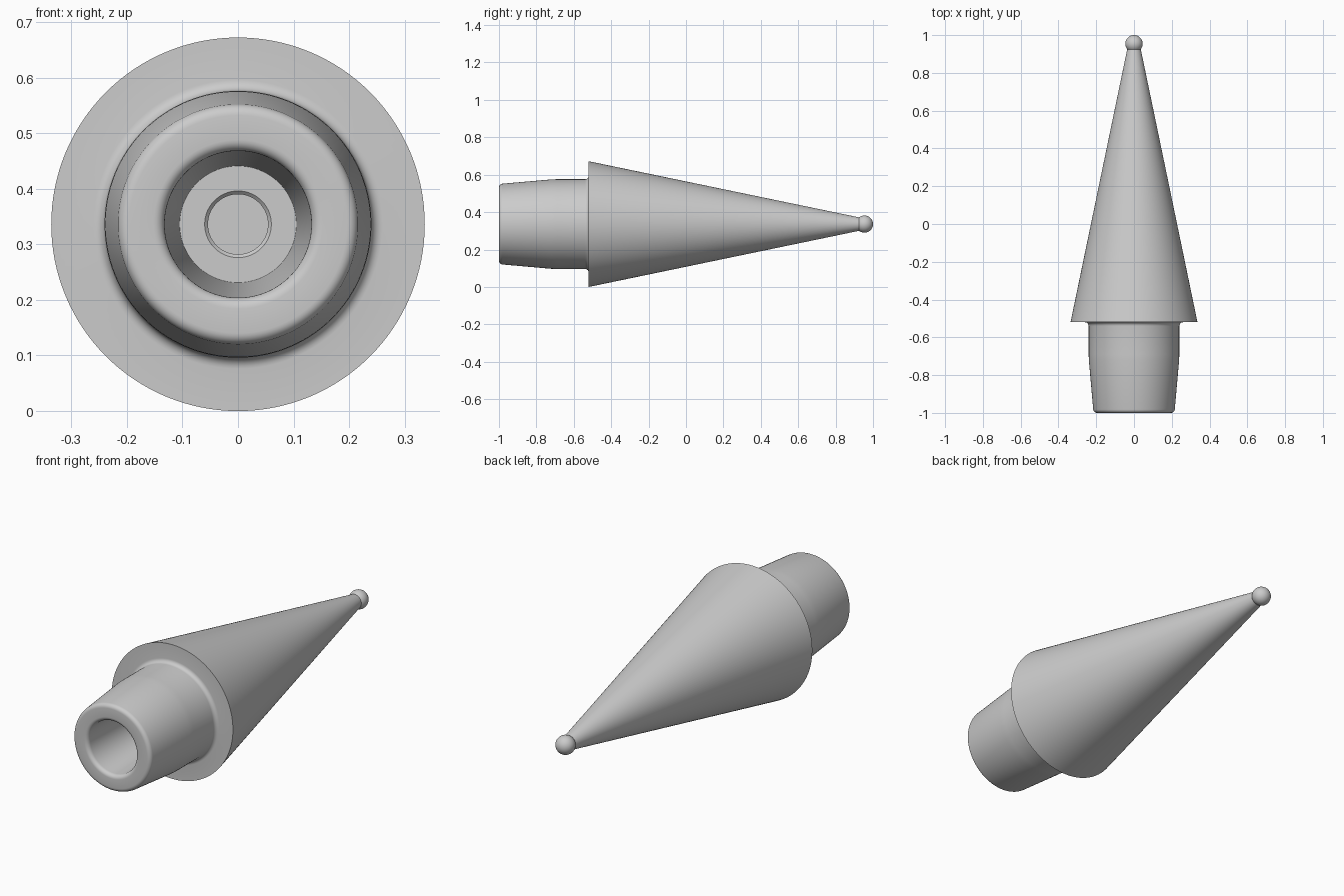
import bpy
import math
from mathutils import Matrix

cube = bpy.data.objects.get("Cube")
if cube:
    bpy.data.objects.remove(cube, do_unlink=True)

AXIS_Z = 0.336
STEPS = 128

grey = bpy.data.materials.new("light grey")
grey.use_nodes = True
COLOUR = (0.6, 0.6, 0.6, 1)
grey.diffuse_color = COLOUR
grey.node_tree.nodes["Principled BSDF"].inputs["Base Color"].default_value = COLOUR


def arc(y, r, size, start, end, count=6):
    """Rounded corner in the profile plane, angles in degrees from +y to +r."""
    angles = [math.radians(start + (end - start) * i / count) for i in range(count + 1)]
    return [(y + size * math.cos(a), r + size * math.sin(a)) for a in angles]


def lathe(name, profile):
    """Spin a (y, radius) profile about the long axis."""
    verts, faces, rings = [], [], []
    for y, r in profile:
        count = 1 if r == 0 else STEPS
        rings.append((len(verts), count))
        for i in range(count):
            a = math.tau * i / STEPS
            verts.append((r * math.cos(a), y, AXIS_Z + r * math.sin(a)))
    for (a, na), (b, nb) in zip(rings, rings[1:]):
        for i in range(STEPS):
            j = (i + 1) % STEPS
            face = [a + i % na, a + j % na, b + j % nb, b + i % nb]
            faces.append(list(dict.fromkeys(face)))
    mesh = bpy.data.meshes.new(name)
    mesh.from_pydata(verts, [], faces)
    mesh.validate()
    return finish(bpy.data.objects.new(name, mesh), link=True)


def finish(obj, link=False):
    if link:
        bpy.context.collection.objects.link(obj)
    obj.data.materials.append(grey)
    bpy.ops.object.select_all(action="DESELECT")
    obj.select_set(True)
    bpy.context.view_layer.objects.active = obj
    bpy.ops.object.mode_set(mode="EDIT")
    bpy.ops.mesh.select_all(action="SELECT")
    bpy.ops.mesh.normals_make_consistent(inside=False)
    bpy.ops.object.mode_set(mode="OBJECT")
    bpy.ops.object.shade_smooth_by_angle(angle=math.radians(30))
    return obj


# Hollow cone and stem: stepped bore, rounded rim, stem, fillet, shoulder, cone
profile = [(0.2, 0), (0.2, 0.054), (-0.37, 0.054)]
profile += arc(-0.37, 0.06, 0.006, 180, 90, 2)[::-1][2:]
profile += [(-0.376, 0.105)]
profile += arc(-0.98, 0.152, 0.02, 270, 180)
profile += arc(-0.98, 0.196, 0.02, 180, 95)
profile += [(-0.72, 0.239), (-0.69, 0.24)]
profile += arc(-0.54, 0.26, 0.02, 270, 360)
profile += [(-0.52, 0.336), (0.925, 0.036), (0.925, 0)]
lathe("cone_body", profile)

# Ball at the point
bpy.ops.mesh.primitive_uv_sphere_add(segments=48, ring_count=24, radius=0.046)
ball = bpy.context.object
ball.name = "tip_ball"
ball.data.transform(Matrix.Translation((0, 0.954, AXIS_Z)))
finish(ball)
